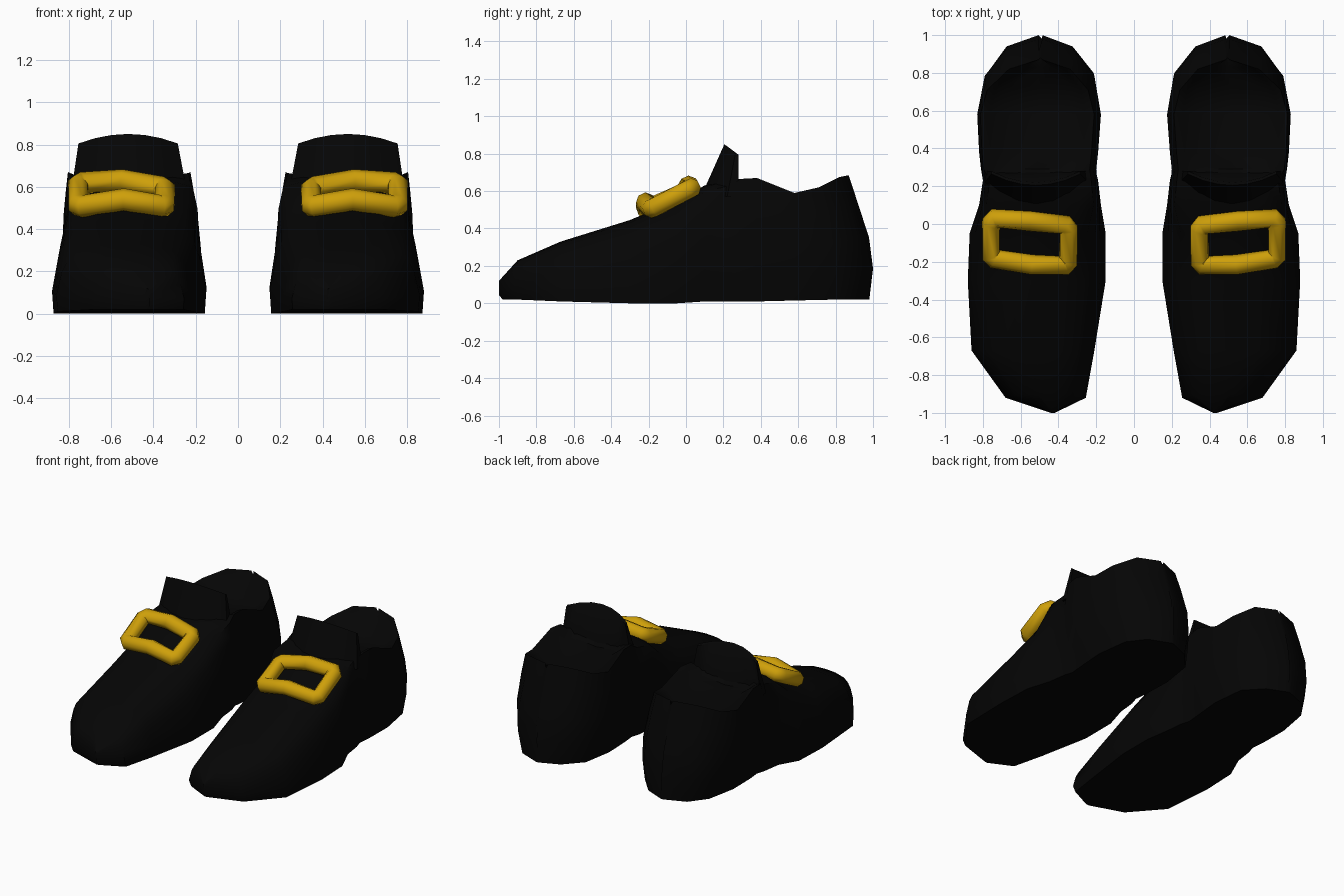
import bpy, bmesh, math
from mathutils import Vector

if "Cube" in bpy.data.objects:
    bpy.data.objects.remove(bpy.data.objects["Cube"])


def material(name, rgb):
    m = bpy.data.materials.new(name)
    m.diffuse_color = (*rgb, 1)
    m.use_nodes = True
    m.node_tree.nodes["Principled BSDF"].inputs["Base Color"].default_value = m.diffuse_color
    return m


BLACK = material("black leather", (0.0015, 0.0015, 0.0015))
GOLD = material("buckle gold", (0.62, 0.35, 0.003))

# half cross-sections: (fraction of half width, fraction of height), sole to centre line
VAMP = [(.98, 0), (1, .24), (.92, .58), (.85, .73), (.73, .87), (.42, .97), (.2, .99), (0, 1)]
THROAT = [(.94, 0), (1, .24), (.98, .5), (.95, .78), (.88, .95), (.6, .99), (.3, 1), (0, 1)]
COLLAR = [(.88, 0), (.97, .25), (1, .5), (.97, .78), (.92, 1), (.78, .97), (.6, .9), (0, .87)]
BACK = [(.85, 0), (.97, .25), (1, .5), (.97, .78), (.9, 1), (.75, .99), (.4, .97), (0, .96)]

# stations: y, inner x, outer x, sole z, top z, lean at the top, section
STATIONS = [
    (-1.0, .42, .44, .02, .12, .00, VAMP),
    (-.92, .255, .68, .02, .23, .02, VAMP),
    (-.67, .21, .86, .01, .33, .00, VAMP),
    (-.30, .15, .88, .00, .445, .00, VAMP),
    (-.05, .15, .87, .00, .55, .00, VAMP),
    (.10, .175, .82, .01, .63, .00, THROAT),
    (.23, .19, .80, .01, .66, .00, THROAT),
    (.29, .19, .80, .01, .665, .00, COLLAR),
    (.38, .18, .81, .01, .67, .00, COLLAR),
    (.58, .165, .82, .015, .59, .00, COLLAR),
    (.80, .20, .78, .02, .62, -.09, COLLAR),
    (.94, .32, .68, .02, .675, -.12, BACK),
    (1.0, .485, .505, .02, .685, -.13, BACK),
]


def finish(bm, name, mat, angle):
    bmesh.ops.recalc_face_normals(bm, faces=bm.faces[:])
    me = bpy.data.meshes.new(name)
    bm.to_mesh(me)
    bm.free()
    me.materials.append(mat)
    ob = bpy.data.objects.new(name, me)
    bpy.context.collection.objects.link(ob)
    bpy.ops.object.select_all(action='DESELECT')
    ob.select_set(True)
    bpy.context.view_layer.objects.active = ob
    bpy.ops.object.shade_smooth_by_angle(angle=math.radians(angle))
    return ob


def loft(bm, rings, closed_path=False):
    rows = [[bm.verts.new(p) for p in r] for r in rings]
    pairs = list(zip(rows, rows[1:]))
    if closed_path:
        pairs.append((rows[-1], rows[0]))
    for a, b in pairs:
        n = len(a)
        for i in range(n):
            bm.faces.new((a[i], a[(i + 1) % n], b[(i + 1) % n], b[i]))
    if not closed_path:
        bm.faces.new(rows[0])
        bm.faces.new(rows[-1])


def shoe(side, sx):
    # shoe body with toe, throat, shallow ankle hollow and leaning heel
    rings = []
    for y, x0, x1, z0, z1, lean, sec in STATIONS:
        c, h = (x0 + x1) / 2, (x1 - x0) / 2
        ring = []
        for u, v in sec + [(-u, v) for u, v in reversed(sec[:-1])]:
            yy = y + lean * max(0, v - .4) / .6
            if v == 0 and abs(y) > .9:
                yy *= .98
            skew = .02 * v if sec is COLLAR else 0
            ring.append(Vector((sx * (c + u * h + skew), yy, z0 + v * (z1 - z0))))
        rings.append(ring)
    bm = bmesh.new()
    loft(bm, rings)
    finish(bm, side + "_shoe_body", BLACK, 50)

    # curved tongue standing up in front of the ankle
    bm = bmesh.new()
    rings = []
    tips = [.805, .83, .845, .85, .845, .83, .805]
    for i, zt in enumerate(tips):
        t = i / 3 - 1
        x = .52 + .235 * t
        xb = .515 + .275 * t
        y = .205 + .06 * t * t
        rings.append([Vector((sx * xb, .08 + .14 * t * t, .57)),
                      Vector((sx * x, y, zt)),
                      Vector((sx * x, y + .015, zt - .01)),
                      Vector((sx * xb, .28, .57))])
    loft(bm, rings)
    finish(bm, side + "_tongue", BLACK, 50)

    # rectangular buckle: thick tube bent gently over the instep
    path = [(.365, -.218, .508), (.54, -.215, .54), (.735, -.185, .508),
            (.757, -.165, .515), (.757, .005, .605), (.735, .03, .618),
            (.55, .015, .63), (.365, -.005, .598), (.345, -.03, .585),
            (.348, -.198, .512)]
    pts = [Vector((sx * x, y, z)) for x, y, z in path]
    up = Vector((0, -.42, .91)).normalized()
    rings = []
    for i, p in enumerate(pts):
        d = ((pts[(i + 1) % len(pts)] - p).normalized()
             + (p - pts[i - 1]).normalized()).normalized()
        out = d.cross(up).normalized()
        nrm = out.cross(d).normalized()
        rings.append([p + .053 * (math.cos(a) * out + math.sin(a) * nrm)
                      for a in (math.tau * (k + .5) / 8 for k in range(8))])
    bm = bmesh.new()
    loft(bm, rings, True)
    finish(bm, side + "_buckle", GOLD, 60)


for side, sx in (("right", 1), ("left", -1)):
    shoe(side, sx)
